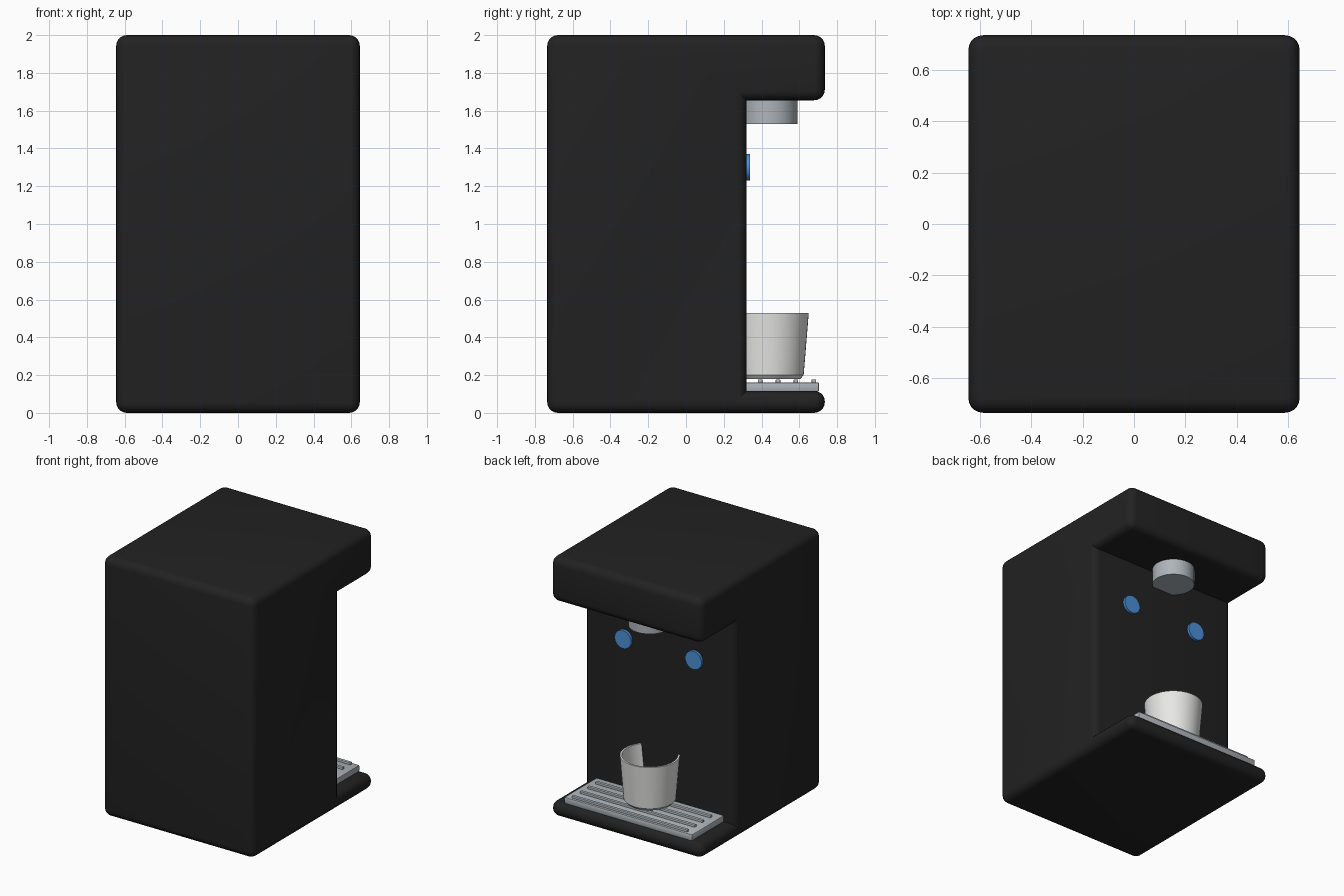
import bpy, bmesh, math

if "Cube" in bpy.data.objects:
    bpy.data.objects.remove(bpy.data.objects["Cube"])


def material(name, rgb):
    m = bpy.data.materials.new(name)
    m.diffuse_color = (*rgb, 1)
    m.use_nodes = True
    m.node_tree.nodes["Principled BSDF"].inputs["Base Color"].default_value = m.diffuse_color
    return m


BLACK = material("matte_black", (0.016, 0.016, 0.016))
STEEL = material("steel_grey", (0.42, 0.46, 0.49))
WHITE = material("cup_white", (0.80, 0.80, 0.79))
BLUE = material("button_blue", (0.07, 0.28, 0.68))


def finish(name, bm, mat, smooth=35):
    bmesh.ops.recalc_face_normals(bm, faces=bm.faces)
    me = bpy.data.meshes.new(name)
    bm.to_mesh(me)
    bm.free()
    me.materials.append(mat)
    ob = bpy.data.objects.new(name, me)
    bpy.context.collection.objects.link(ob)
    bpy.ops.object.select_all(action='DESELECT')
    ob.select_set(True)
    bpy.context.view_layer.objects.active = ob
    bpy.ops.object.shade_smooth_by_angle(angle=math.radians(smooth))
    return ob


def box(name, lo, hi, mat, bevel=0.0):
    bm = bmesh.new()
    bmesh.ops.create_cube(bm, size=1)
    for v in bm.verts:
        v.co = [(a + b) / 2 + c * (b - a) for a, b, c in zip(lo, hi, v.co)]
    if bevel:
        bmesh.ops.bevel(bm, geom=bm.edges[:], offset=bevel, segments=2,
                        profile=0.5, affect='EDGES')
    return finish(name, bm, mat)


def lathe(name, profile, mat, steps=48):
    """Spin (radius, height) points around z; zero radius closes the shape."""
    bm = bmesh.new()
    verts = [bm.verts.new((r, 0, z)) for r, z in profile]
    edges = [bm.edges.new(p) for p in zip(verts, verts[1:])]
    bmesh.ops.spin(bm, geom=verts + edges, axis=(0, 0, 1), cent=(0, 0, 0),
                   steps=steps, angle=math.tau)
    bmesh.ops.remove_doubles(bm, verts=bm.verts, dist=1e-4)
    return finish(name, bm, mat)


# Housing: C-shaped side profile, every outward edge rounded
W, WALL, END, BASE, HEAD = 0.645, 0.32, 0.735, 0.117, 1.655
profile = [(-END, 0), (END, 0), (END, BASE), (WALL, BASE),
           (WALL, HEAD), (END, HEAD), (END, 2), (-END, 2)]
bm = bmesh.new()
face = bm.faces.new([bm.verts.new((-W, y, z)) for y, z in profile])
new = bmesh.ops.extrude_face_region(bm, geom=[face])['geom']
for v in new:
    if isinstance(v, bmesh.types.BMVert):
        v.co.x = W
bmesh.ops.recalc_face_normals(bm, faces=bm.faces)
outer = [e for e in bm.edges if e.is_convex]
bmesh.ops.bevel(bm, geom=outer, offset=0.057, segments=5, profile=0.5,
                affect='EDGES', clamp_overlap=False)
finish("housing", bm, BLACK)

# Dispensing spout under the head
MID = 0.44
spout = lathe("spout", [(0, 1.53), (0.15, 1.53), (0.15, 1.70), (0, 1.70)], STEEL)
spout.location.y = MID

# Two round buttons on the bay wall
for side, x in (("left", 0.30), ("right", -0.30)):
    button = lathe(side + "_button", [(0, 0), (0.07, 0), (0.07, 0.05), (0, 0.05)],
                   BLUE, 32)
    button.rotation_euler.x = -math.pi / 2
    button.location = (x, 0.29, 1.30)

# Drip tray with raised bars
box("drip_tray", (-0.545, 0.18, 0.11), (0.545, 0.705, 0.162), STEEL, 0.01)
for i in range(5):
    y = 0.297 + 0.095 * i
    box(f"tray_bar_{i + 1}", (-0.49, y - 0.012, 0.155), (0.49, y + 0.012, 0.178),
        STEEL, 0.004)

# Open cup, its back running into the bay wall
cup = lathe("cup", [(0, 0.18), (0.165, 0.18), (0.183, 0.20), (0.21, 0.53),
                    (0.196, 0.53), (0.170, 0.21), (0, 0.20)], WHITE)
cup.location.y = MID
